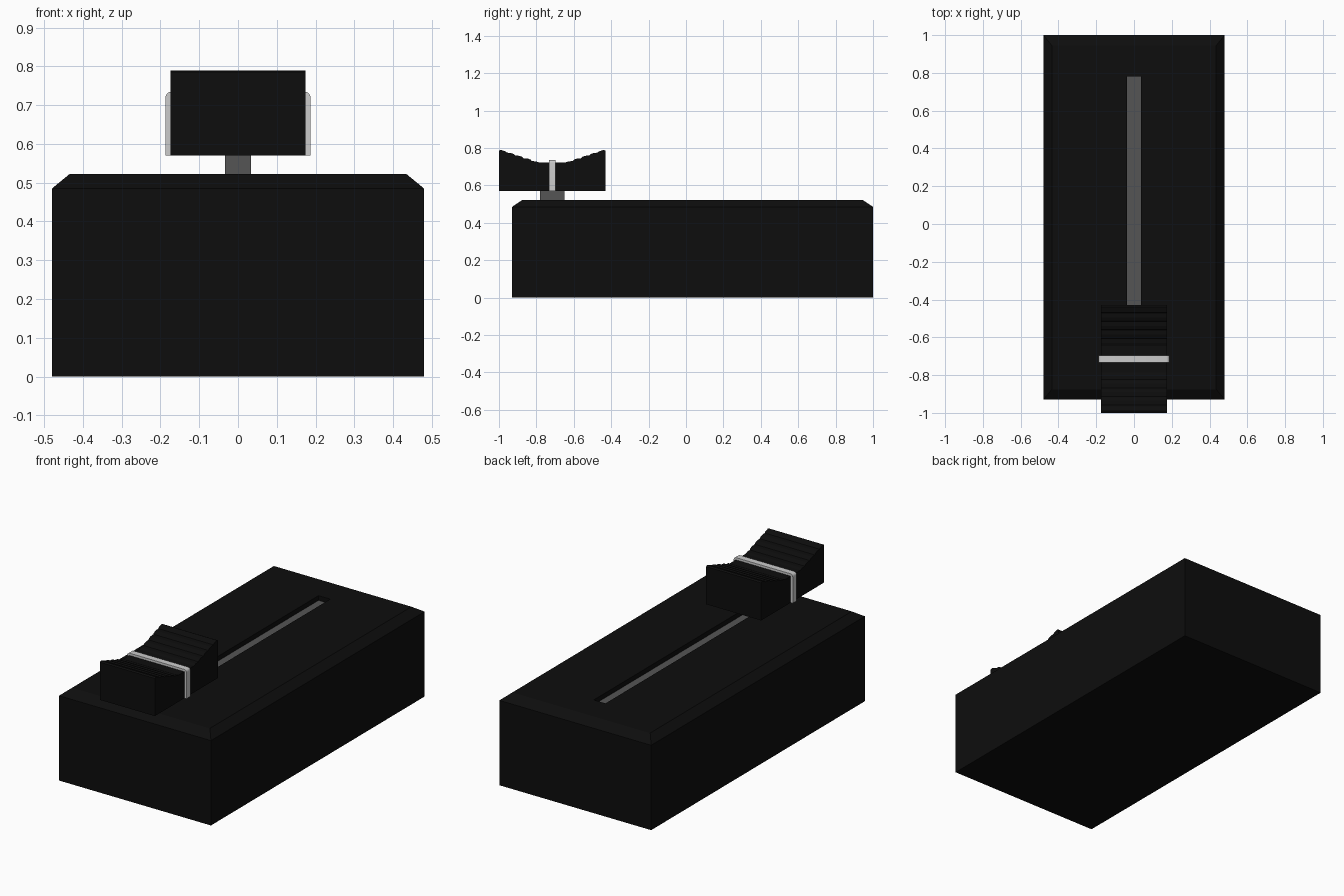
import bpy, bmesh
from math import sin, cos, pi

if "Cube" in bpy.data.objects:
    bpy.data.objects.remove(bpy.data.objects["Cube"])


def material(name, value):
    m = bpy.data.materials.new(name)
    m.diffuse_color = (value, value, value, 1)
    m.use_nodes = True
    m.node_tree.nodes["Principled BSDF"].inputs["Base Color"].default_value = m.diffuse_color
    return m


black = material("black_plastic", 0.004)
grey = material("grey_metal", 0.09)
silver = material("silver_stripe", 0.6)


def finish(name, bm, mat):
    bmesh.ops.recalc_face_normals(bm, faces=bm.faces)
    mesh = bpy.data.meshes.new(name)
    bm.to_mesh(mesh)
    bm.free()
    obj = bpy.data.objects.new(name, mesh)
    bpy.context.collection.objects.link(obj)
    mesh.materials.append(mat)
    return obj


def loft_rects(name, rects, mat):
    """Stack of rectangles (half width, y min, y max, z) joined by walls and capped."""
    bm = bmesh.new()
    rings = [[bm.verts.new(p) for p in
              ((-w, y0, z), (w, y0, z), (w, y1, z), (-w, y1, z))]
             for w, y0, y1, z in rects]
    for a, b in zip(rings, rings[1:]):
        for i in range(4):
            j = (i + 1) % 4
            bm.faces.new((a[i], a[j], b[j], b[i]))
    bm.faces.new(rings[0])
    bm.faces.new(rings[-1])
    return finish(name, bm, mat)


def extrude(name, points, offset, mat):
    bm = bmesh.new()
    face = bm.faces.new([bm.verts.new(p) for p in points])
    new = bmesh.ops.extrude_face_region(bm, geom=[face])["geom"]
    bmesh.ops.translate(bm, vec=offset,
                        verts=[v for v in new if isinstance(v, bmesh.types.BMVert)])
    return finish(name, bm, mat)


# Housing with chamfered top and a sunken slot
loft_rects("housing", [
    (0.48, -0.93, 1.0, 0.0), (0.48, -0.93, 1.0, 0.485),
    (0.435, -0.875, 0.945, 0.522),
    (0.037, -0.78, 0.78, 0.522), (0.037, -0.78, 0.78, 0.47)], black)

# Grey strip in the slot and the stem that slides along it
loft_rects("slot_floor", [(0.037, -0.78, 0.78, 0.47), (0.037, -0.78, 0.78, 0.495)], grey)
loft_rects("stem", [(0.033, -0.78, -0.65, 0.48), (0.033, -0.78, -0.65, 0.60)], grey)

# Knob: dished top with stepped finger ridges, mirrored about its middle
MID = -0.715
half = [(0.285, 0.57), (0.285, 0.785), (0.275, 0.79)]
for d, z in ((0.25, 0.782), (0.205, 0.767), (0.16, 0.752), (0.115, 0.737)):
    half += [(d, z), (d - 0.006, z - 0.007), (d - 0.03, z - 0.009)]
half += [(0.07, 0.722)]
side = [(MID - d, z) for d, z in half] + [(MID + d, z) for d, z in reversed(half)]
extrude("knob", [(-0.174, y, z) for y, z in side], (0.348, 0, 0), black)

# Silver pointer stripe wrapped over the knob, rounded upper corners
W, TOP, R = 0.187, 0.735, 0.015
arc = [(W - R + R * cos(a), TOP - R + R * sin(a))
       for a in (i * pi / 8 for i in range(5))]
right = [(W, 0.57)] + arc
outline = right + [(-x, z) for x, z in reversed(right)]
stripe = extrude("pointer_stripe", [(x, MID - 0.018, z) for x, z in outline],
                 (0, 0.036, 0), silver)
bpy.context.view_layer.objects.active = stripe
stripe.select_set(True)
bpy.ops.object.shade_smooth_by_angle()
